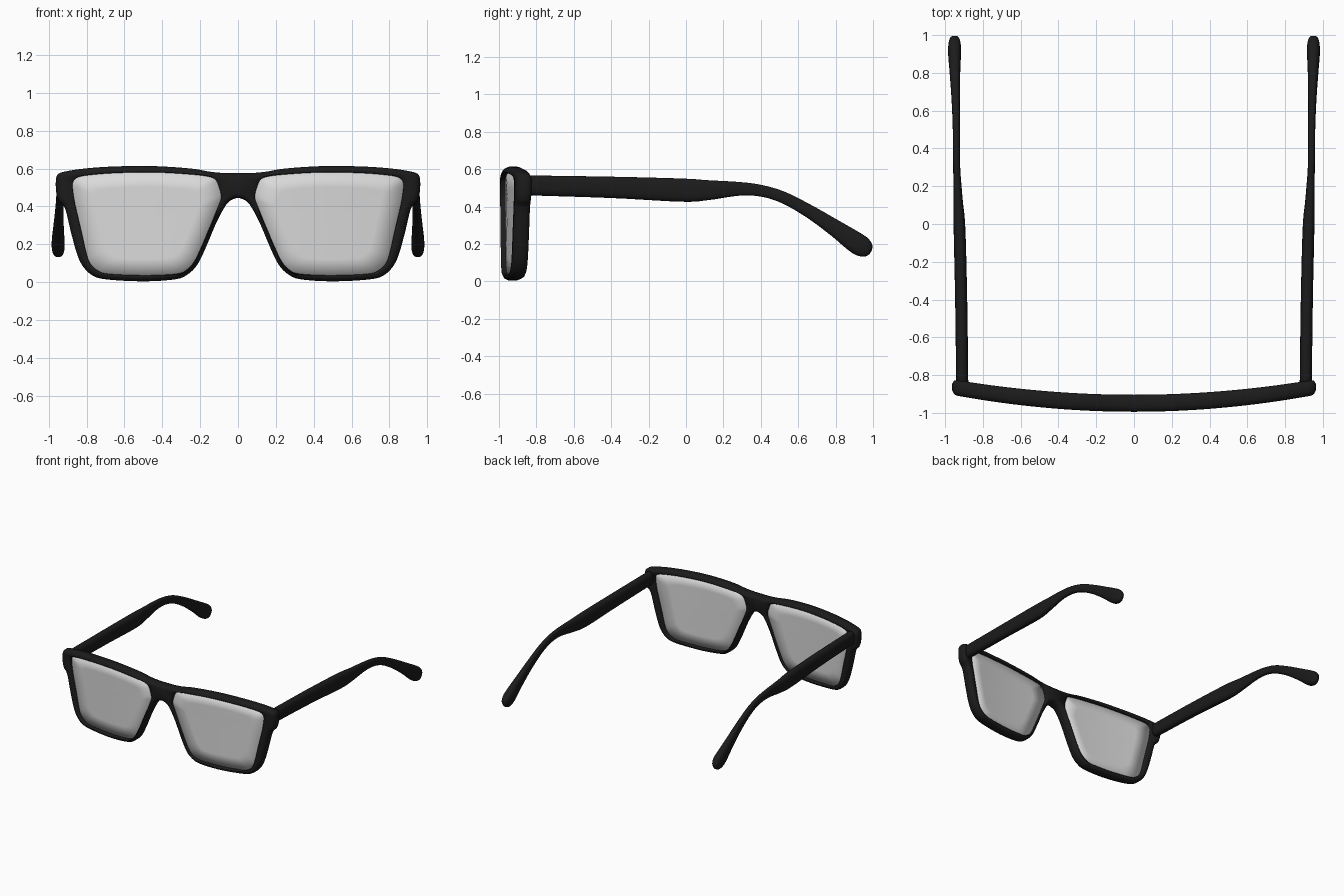
import bpy, bmesh, math
from mathutils import Vector

if "Cube" in bpy.data.objects:
    bpy.data.objects.remove(bpy.data.objects["Cube"])


def material(name, v):
    m = bpy.data.materials.new(name)
    m.diffuse_color = (v, v, v, 1)
    m.use_nodes = True
    m.node_tree.nodes["Principled BSDF"].inputs["Base Color"].default_value = m.diffuse_color
    return m


black = material("matte black", 0.011)
grey = material("pale lens grey", 0.7)


def spline(pts, n):
    """Catmull-Rom through points of any dimension."""
    c, out = len(pts), []
    for i in range(c - 1):
        a, d = pts[max(i - 1, 0)], pts[min(i + 2, c - 1)]
        for k in range(n):
            t = k / n
            out.append([0.5 * (2 * q + (r - p) * t + (2 * p - 5 * q + 4 * r - s) * t * t
                               + (3 * q - p - 3 * r + s) * t ** 3)
                        for p, q, r, s in zip(a, pts[i], pts[i + 1], d)])
    out.append(list(pts[-1]))
    return out


def bent(x, z, depth):
    """Wrap curve of the front: depth is measured back from the front surface."""
    return (x, -0.994 + 0.097 * x * x + depth * (1 - 0.1 * x * x), z)


def finish(name, bm, mat):
    bmesh.ops.recalc_face_normals(bm, faces=bm.faces)
    me = bpy.data.meshes.new(name)
    bm.to_mesh(me)
    bm.free()
    me.materials.append(mat)
    for p in me.polygons:
        p.use_smooth = True
    ob = bpy.data.objects.new(name, me)
    bpy.context.collection.objects.link(ob)
    mod = ob.modifiers.new("mirror", "MIRROR")
    mod.use_axis[0] = True
    mod.merge_threshold = 0.0005
    return ob


# Half outline of the front, paired with the lens opening (x, z, x, z)
pairs = [
    (0, .577, .103, .51), (.06, .577, .118, .54), (.14, .583, .15, .556),
    (.25, .601, .25, .569), (.45, .614, .45, .58), (.65, .612, .65, .576),
    (.80, .602, .78, .566), (.90, .588, .84, .556), (.945, .575, .865, .54),
    (.962, .55, .874, .515), (.962, .48, .870, .47), (.948, .43, .862, .42),
    (.915, .39, .852, .375), (.885, .27, .825, .26), (.855, .16, .80, .15),
    (.825, .09, .778, .095), (.775, .038, .735, .058), (.70, .014, .68, .043),
    (.50, .003, .50, .036), (.33, .014, .34, .042), (.265, .04, .275, .06),
    (.215, .09, .235, .10), (.17, .18, .20, .17), (.115, .31, .145, .30),
    (.07, .395, .105, .40), (.04, .43, .09, .44), (0, .445, .092, .475)]
rows = spline(pairs, 4)
outer = [Vector(r[:2]) for r in rows]
inner = [Vector(r[2:]) for r in rows]
N = len(rows)

# Frame front: rounded section carried round the lens opening
outer_prof = [(.024, 0), (.010, .007), (.001, .027), (.001, .063), (.010, .083), (.024, .09)]
inner_prof = [(.004, .09), (0, .085), (0, .005), (.004, 0)]
bm = bmesh.new()
rings = []
for i in range(N):
    t = (outer[min(i + 1, N - 1)] - outer[max(i - 1, 0)]).normalized()
    nrm = Vector((t.y, -t.x))          # points into the frame
    ring = []
    for inset, d in outer_prof:
        p = outer[i] + nrm * inset
        if i in (0, N - 1):            # stay on the mirror plane
            p = Vector((0, outer[i].y + math.copysign(inset, nrm.y)))
        ring.append(bm.verts.new(bent(p.x, p.y, d)))
    out = (outer[i] - inner[i]).normalized()
    for inset, d in inner_prof:
        p = inner[i] + out * inset
        ring.append(bm.verts.new(bent(p.x, p.y, d)))
    rings.append(ring)
P = len(outer_prof) + len(inner_prof)
for i in range(N):
    a, b = rings[i], rings[(i + 1) % N]
    for j in range(P):
        if i == N - 1 and j < len(outer_prof) - 1:
            continue                   # bridge stays open at the mirror plane
        k = (j + 1) % P
        bm.faces.new((a[j], a[k], b[k], b[j]))
finish("frame_front", bm, black)

# Lenses: thin curved plates set into the openings
bm = bmesh.new()
centre = Vector((.48, .32))
rims = []
for depth in (.028, .066):
    prev = None
    for s in (1.008, .7, .35):
        loop = []
        for p in inner:
            q = centre + (p - centre) * s
            loop.append(bm.verts.new(bent(q.x, q.y, depth)))
        if prev:
            for i in range(N):
                k = (i + 1) % N
                bm.faces.new((prev[i], prev[k], loop[k], loop[i]))
        else:
            rims.append(loop)
        prev = loop
    mid = bm.verts.new(bent(centre.x, centre.y, depth))
    for i in range(N):
        bm.faces.new((prev[i], prev[(i + 1) % N], mid))
for i in range(N):
    k = (i + 1) % N
    bm.faces.new((rims[0][i], rims[0][k], rims[1][k], rims[1][i]))
finish("lenses", bm, grey)

# Temples: rounded section swept back and down (y, z, x, half width, half height)
stations = [
    (-.87, .514, .909, .032, .053), (-.4, .503, .915, .032, .057),
    (-.02, .488, .924, .031, .062), (.12, .488, .931, .025, .053),
    (.28, .495, .938, .019, .037), (.40, .485, .940, .018, .031),
    (.52, .449, .941, .019, .031), (.66, .374, .944, .022, .035),
    (.80, .283, .948, .028, .045), (.90, .213, .95, .034, .056),
    (.945, .184, .95, .033, .054), (.975, .165, .95, .025, .038),
    (.988, .157, .95, .010, .014)]
path = spline(stations, 5)
bm = bmesh.new()
SIDES = 24
rings = []
for i, (y, z, x, w, h) in enumerate(path):
    a, b = path[max(i - 1, 0)], path[min(i + 1, len(path) - 1)]
    t = Vector((b[0] - a[0], b[1] - a[1])).normalized()
    ring = []
    for k in range(SIDES):
        ang = 2 * math.pi * k / SIDES
        c, s = math.cos(ang), math.sin(ang)
        u = math.copysign(abs(c) ** .75, c) * w
        v = math.copysign(abs(s) ** .75, s) * h
        ring.append(bm.verts.new((x + u, y - t.y * v, z + t.x * v)))
    if rings:
        p = rings[-1]
        for k in range(SIDES):
            m = (k + 1) % SIDES
            bm.faces.new((p[k], p[m], ring[m], ring[k]))
    rings.append(ring)
bm.faces.new(rings[0])
bm.faces.new(rings[-1])
finish("temples", bm, black)
